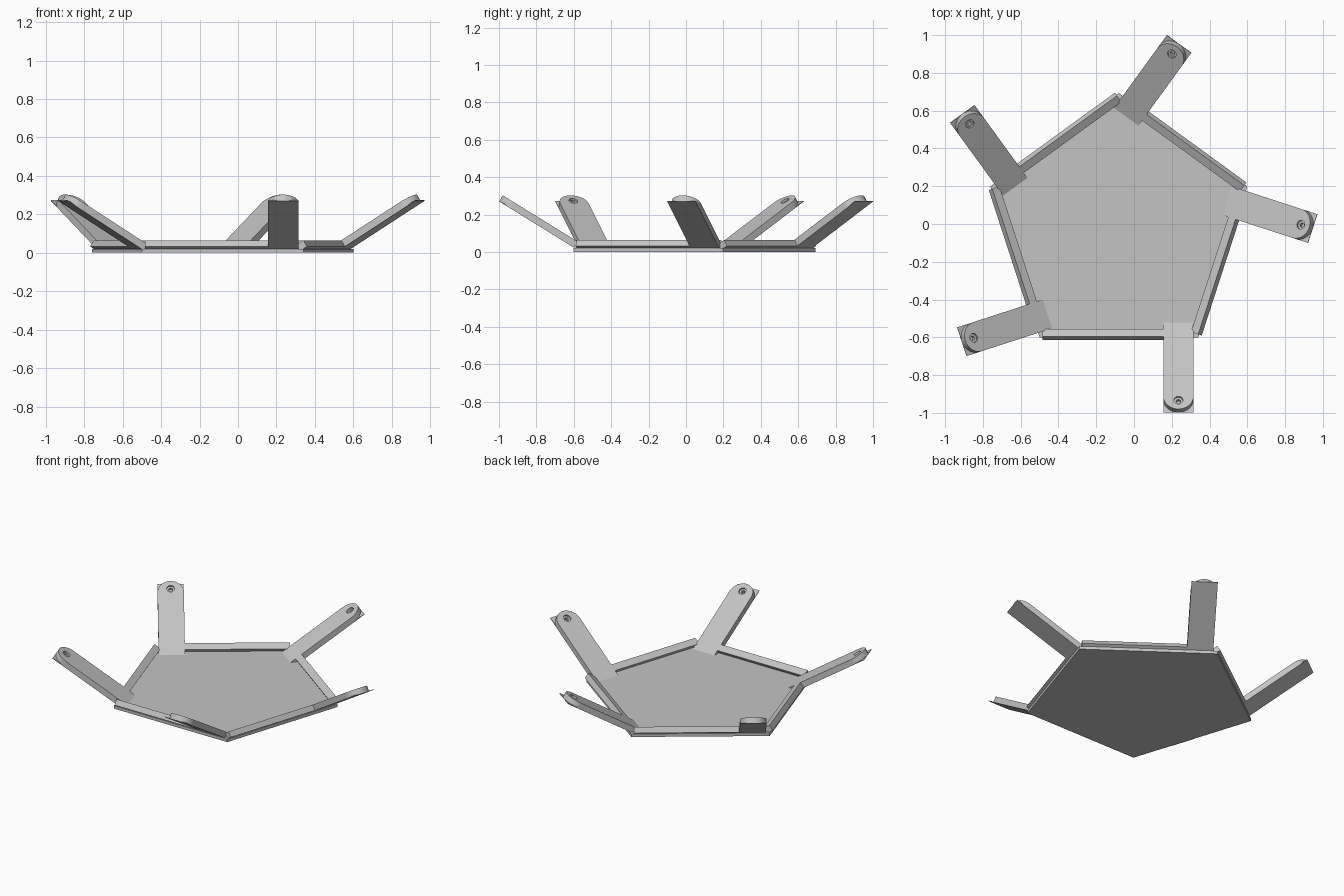
import bpy, bmesh
from math import pi, sin, cos, atan, radians
from mathutils import Matrix, Vector

old = bpy.data.objects.get("Cube")
if old:
    bpy.data.objects.remove(old)

SIDES = 5
CENTRE = Matrix.Translation((-0.08, -0.022, 0))
RADIUS = 0.715              # pentagon corner radius
TILT = atan(0.618)          # outward lean of arms and rims
THICK = 0.038
BACKING = 0.004
ARM_IN, ARM_OUT = 0.235, 0.395
TIP = 0.514                 # arm length along the slope
INNER = -0.0235

grey = bpy.data.materials.new("plain_grey")
grey.use_nodes = True
grey.diffuse_color = (0.55, 0.55, 0.55, 1)
grey.node_tree.nodes["Principled BSDF"].inputs["Base Color"].default_value = (0.55, 0.55, 0.55, 1)


def prism(name, outline, low, high):
    """Extrude a flat outline between two heights into a mesh."""
    bm = bmesh.new()
    face = bm.faces.new([bm.verts.new((x, y, low)) for x, y in outline])
    grown = bmesh.ops.extrude_face_region(bm, geom=[face])["geom"]
    top = [v for v in grown if isinstance(v, bmesh.types.BMVert)]
    bmesh.ops.translate(bm, verts=top, vec=(0, 0, high - low))
    bmesh.ops.recalc_face_normals(bm, faces=bm.faces[:])
    mesh = bpy.data.meshes.new(name)
    bm.to_mesh(mesh)
    bm.free()
    mesh.materials.append(grey)
    return mesh


def place(name, mesh, matrix=Matrix.Identity(4)):
    obj = bpy.data.objects.new(name, mesh)
    bpy.context.collection.objects.link(obj)
    obj.matrix_world = matrix
    return obj


def circle(cx, cy, r, count=24):
    return [(cx + r * cos(2 * pi * i / count), cy + r * sin(2 * pi * i / count)) for i in range(count)]


def trim_below_floor(mesh):
    """Cut away what would dip under the base plate."""
    bm = bmesh.new()
    bm.from_mesh(mesh)
    cut = bmesh.ops.bisect_plane(
        bm, geom=bm.verts[:] + bm.edges[:] + bm.faces[:], clear_inner=True,
        plane_co=slope.inverted() @ Vector((0, 0, 0.005)),
        plane_no=slope.to_3x3().inverted() @ Vector((0, 0, 1)))["geom_cut"]
    bmesh.ops.holes_fill(bm, edges=[e for e in cut if isinstance(e, bmesh.types.BMEdge)])
    bmesh.ops.recalc_face_normals(bm, faces=bm.faces[:])
    bm.to_mesh(mesh)
    bm.free()


# Sloped frame of one side: x runs up the slope, y along the edge, z out of the plate
c, s = cos(TILT), sin(TILT)
slope = Matrix(((0, 1, 0, 0), (-c, 0, s, -0.54), (s, 0, c, 0), (0, 0, 0, 1)))

# Base plate
corners = [(RADIUS * cos(radians(-54 + 72 * i)), RADIUS * sin(radians(-54 + 72 * i))) for i in range(SIDES)]
place("base_plate", prism("base_plate", corners, 0, 0.02), CENTRE)

# Rim strip, with its end tucked against the arm
rim = prism("rim", [(0.015, -0.405), (0.062, -0.405), (0.062, ARM_IN), (0.015, ARM_IN)], 0, THICK)

# Thin square backing of the arm
backing = prism("arm_backing", [(INNER, ARM_IN), (TIP, ARM_IN), (TIP, ARM_OUT), (INNER, ARM_OUT)], 0, BACKING)
trim_below_floor(backing)

# Round-ended arm
mid, half = (ARM_IN + ARM_OUT) / 2, (ARM_OUT - ARM_IN) / 2
arc = [(TIP - half + half * cos(a), mid + half * sin(a)) for a in [pi * (i / 20 - 0.5) for i in range(21)]]
arm = prism("arm", [(INNER, ARM_IN)] + arc + [(INNER, ARM_OUT)], BACKING, THICK)
trim_below_floor(arm)

# Stepped screw hole near the arm tip
body = place("arm_blank", arm)
for radius, depth in ((0.024, 0.012), (0.012, 0.03)):
    outline = circle(TIP - 0.055, mid, radius)
    cutter = place("hole_cutter", prism("hole_cutter", outline, THICK - depth, THICK + 0.02))
    cutter.hide_render = True
    cut = body.modifiers.new("screw_hole", "BOOLEAN")
    cut.operation = "DIFFERENCE"
    cut.solver = "EXACT"
    cut.object = cutter
bpy.context.view_layer.update()
drilled = bpy.data.meshes.new_from_object(body.evaluated_get(bpy.context.evaluated_depsgraph_get()))
for mod in list(body.modifiers):
    bpy.data.objects.remove(mod.object)
bpy.data.objects.remove(body)

# Repeat around the five sides
for i in range(SIDES):
    side = CENTRE @ Matrix.Rotation(2 * pi * i / SIDES, 4, "Z") @ slope
    for name, mesh in (("rim", rim), ("arm", drilled), ("arm_backing", backing)):
        place(f"{name}_{i + 1}", mesh, side)

# Smooth only the curved arm ends and holes
bpy.ops.object.select_all(action="DESELECT")
first = bpy.data.objects["arm_1"]
first.select_set(True)
bpy.context.view_layer.objects.active = first
bpy.ops.object.shade_smooth_by_angle(angle=radians(30))
first.select_set(False)
